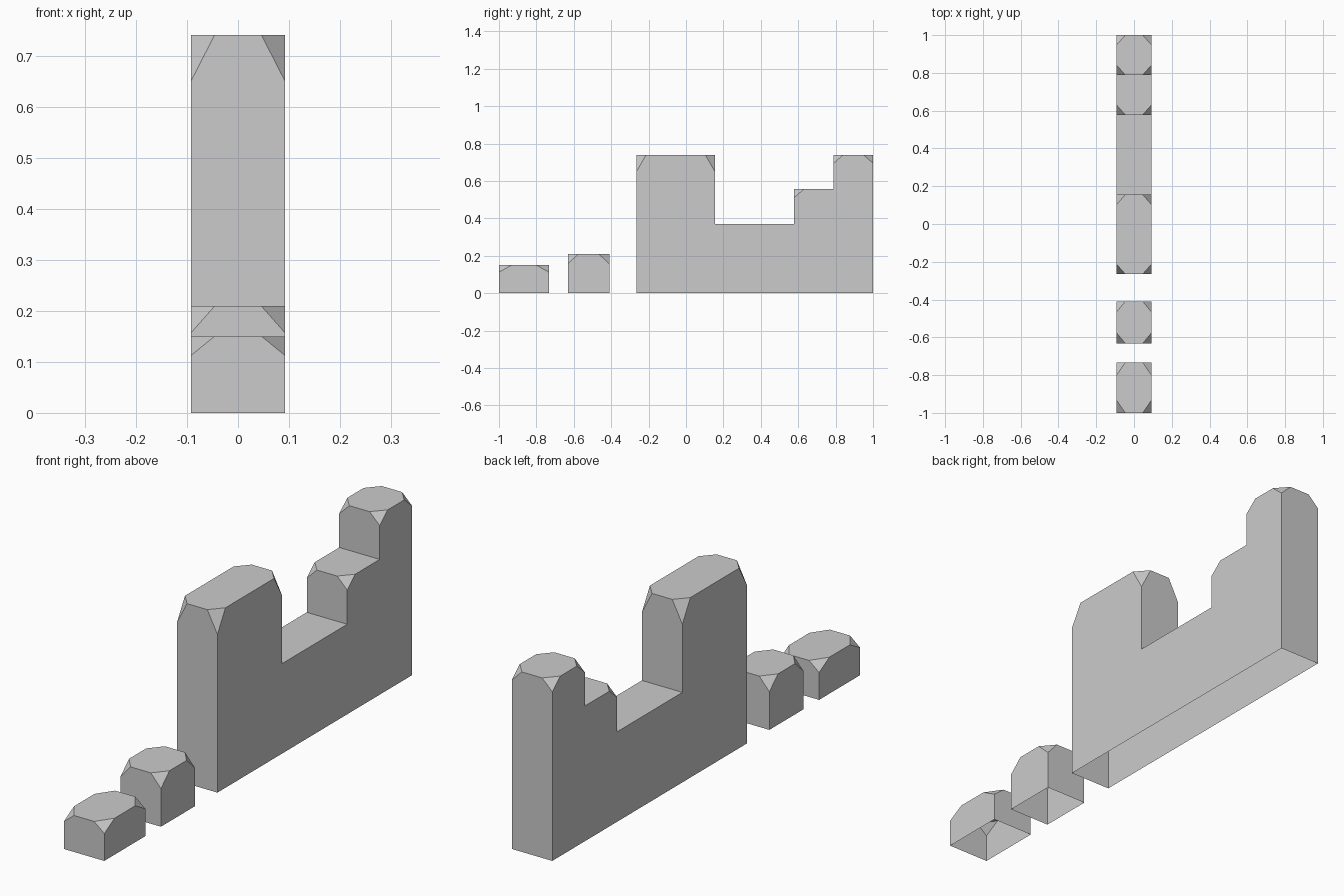
import bpy, bmesh

if "Cube" in bpy.data.objects:
    bpy.data.objects.remove(bpy.data.objects["Cube"])

HALF_W = 0.092      # half thickness of the wall
CUT_X = 0.046       # corner cut measured across the wall


def cut_corner(bm, v, dy, dz):
    """Slice one box corner off with a single triangle."""
    new = []
    for e in list(v.link_edges):
        d = e.other_vert(v).co - v.co
        axis = max(range(3), key=lambda i: abs(d[i]))
        dist = (CUT_X, dy, dz)[axis]
        _, nv = bmesh.utils.edge_split(e, v, dist / d.length)
        new.append(nv)
    for f in list(v.link_faces):
        a, b = [n for n in new if n in f.verts]
        bmesh.utils.face_split(f, a, b)
    bmesh.ops.delete(bm, geom=[v], context='VERTS')
    bm.faces.new(new)


def wall_piece(name, profile, cuts):
    """Extrude a (y, z) outline across x, cut listed corners, leave the base open."""
    bm = bmesh.new()
    face = bm.faces.new([bm.verts.new((-HALF_W, y, z)) for y, z in profile])
    ext = bmesh.ops.extrude_face_region(bm, geom=[face])
    moved = [g for g in ext['geom'] if isinstance(g, bmesh.types.BMVert)]
    bmesh.ops.translate(bm, verts=moved, vec=(2 * HALF_W, 0, 0))
    base = [f for f in bm.faces if all(abs(v.co.z) < 1e-5 for v in f.verts)]
    for y, z, dy, dz in cuts:
        for v in [v for v in bm.verts
                  if abs(v.co.y - y) < 1e-5 and abs(v.co.z - z) < 1e-5]:
            cut_corner(bm, v, dy, dz)
    bmesh.ops.recalc_face_normals(bm, faces=bm.faces[:])
    bmesh.ops.delete(bm, geom=base, context='FACES')
    me = bpy.data.meshes.new(name)
    bm.to_mesh(me)
    bm.free()
    bpy.context.collection.objects.link(bpy.data.objects.new(name, me))


# Two low loose stones in front
for name, y0, y1, h in (("front_stone", -1.0, -0.733, 0.15),
                        ("middle_stone", -0.632, -0.41, 0.209)):
    dy, dz = (y1 - y0) / 4, h / 4
    wall_piece(name, [(y0, 0), (y1, 0), (y1, h), (y0, h)],
               [(y0, h, dy, dz), (y1, h, dy, dz)])

# Main broken wall: tall block, gap, step and end tower
wall_piece("main_wall",
           [(-0.265, 0), (1, 0), (1, 0.74), (0.789, 0.74), (0.789, 0.556),
            (0.578, 0.556), (0.578, 0.37), (0.155, 0.37), (0.155, 0.74),
            (-0.265, 0.74)],
           [(-0.265, 0.74, 0.052, 0.09), (0.155, 0.74, 0.052, 0.09),
            (0.578, 0.556, 0.052, 0.045),
            (0.789, 0.74, 0.052, 0.045), (1, 0.74, 0.052, 0.045)])
